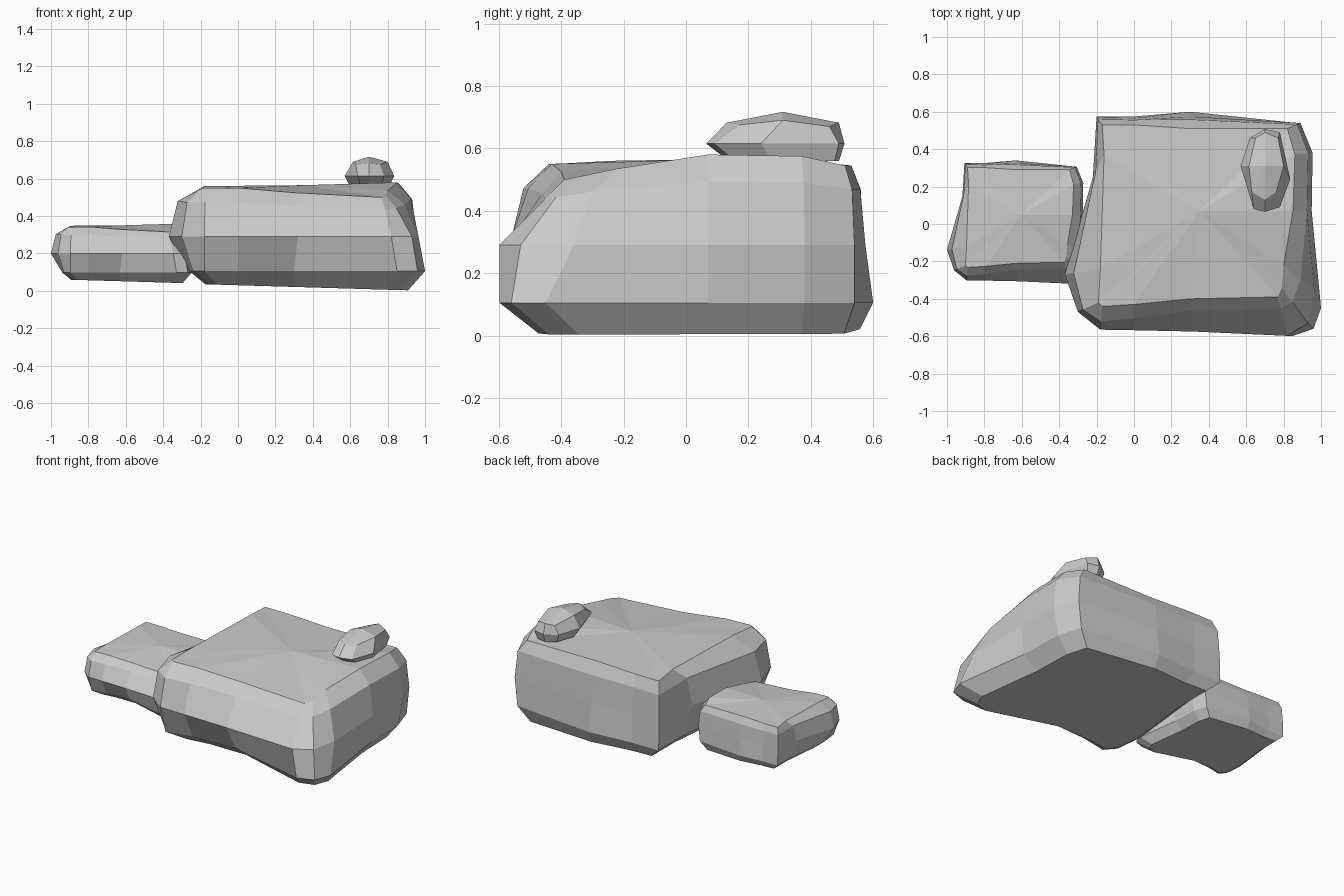
import bpy, bmesh
from mathutils import Vector

if "Cube" in bpy.data.objects:
    bpy.data.objects.remove(bpy.data.objects["Cube"])


def shrink(ring, centre, factor, z):
    """Copy of a ring pulled towards a centre in plan, set at height z."""
    c = Vector(centre)
    return [(*(c + (Vector(p[:2]) - c) * factor), z) for p in ring]


def at(ring, z):
    return [(x, y, z) for x, y in ring]


def loft(name, rings, bottom, top):
    """Faceted closed stone from stacked rings and two cap centres."""
    bm = bmesh.new()
    rows = [[bm.verts.new(p) for p in r] for r in rings]
    n = len(rows[0])
    for a, b in zip(rows, rows[1:]):
        for i in range(n):
            j = (i + 1) % n
            bm.faces.new((a[i], a[j], b[j], b[i]))
    for row, tip in ((rows[0], bottom), (rows[-1], top)):
        v = bm.verts.new(tip)
        for i in range(n):
            bm.faces.new((row[i], row[(i + 1) % n], v))
    bmesh.ops.recalc_face_normals(bm, faces=bm.faces)
    mesh = bpy.data.meshes.new(name)
    bm.to_mesh(mesh)
    bm.free()
    return add(name, mesh)


def add(name, mesh):
    ob = bpy.data.objects.new(name, mesh)
    bpy.context.collection.objects.link(ob)
    return ob


# Large slab: outlines run anticlockwise from the front left corner
low = [(-.18, -.51), (0, -.475), (.3, -.46), (.85, -.598), (.96, -.56),
       (1, -.45), (.93, .07), (.92, .38), (.87, .54), (.3, .6),
       (0, .575), (-.2, .575), (-.2, .3), (-.26, -.25), (-.24, -.44)]
mid = [(-.18, -.565), (0, -.568), (.32, -.575), (.82, -.598), (.93, -.53),
       (.965, -.36), (.95, .07), (.955, .38), (.89, .54), (.3, .575),
       (0, .565), (-.2, .57), (-.22, .25), (-.37, -.27), (-.3, -.47)]
top = [(-.17, -.44, .55), (0, -.43, .55), (.3, -.4, .525), (.77, -.39, .5),
       (.79, -.34, .51), (.8, -.22, .535), (.85, .07, .58), (.86, .37, .575),
       (.82, .51, .545), (.3, .51, .545), (0, .53, .545), (-.17, .53, .545),
       (-.16, .37, .56), (-.18, -.24, .56), (-.19, -.42, .55)]
# How far the shoulder leans in towards the top, per column
lean = [.35, .45, .65, .7, .6, .45] + [.25] * 9
mid3 = at(mid, .29)
shoulder = []
for a, b, w in zip(mid3, top, lean):
    p = Vector(a).lerp(Vector(b), w)
    p.z = .29 + .7 * (b[2] - .29)
    shoulder.append(p)
base = shrink(low, (.35, .3), .86, 0)
base = [(x, y, max(.003, .03 - .03 * x)) for x, y, z in base]
large = loft("large_rock", [base, at(low, .105), mid3, shoulder, top],
             (.35, 0, .025), (.35, .07, .565))

# Medium rock: smaller copy of the slab
medium = add("medium_rock", large.data.copy())
medium.scale = (.55, .55, .55)
medium.location = (-.7965, .01, .04)

# Small pebble on top, eight-sided
rim = [(.64, .08), (.7, .065), (.78, .09), (.835, .24), (.78, .49),
       (.7, .508), (.62, .46), (.57, .31)]
crown = [(.63, .17, .675), (.7, .13, .682), (.76, .17, .675),
         (.8, .31, .69), (.77, .46, .67), (.7, .49, .682),
         (.65, .46, .67), (.615, .31, .69)]
loft("small_rock", [shrink(rim, (.71, .42), .8, .56), at(rim, .615), crown],
     (.7, .35, .555), (.7, .31, .717))
